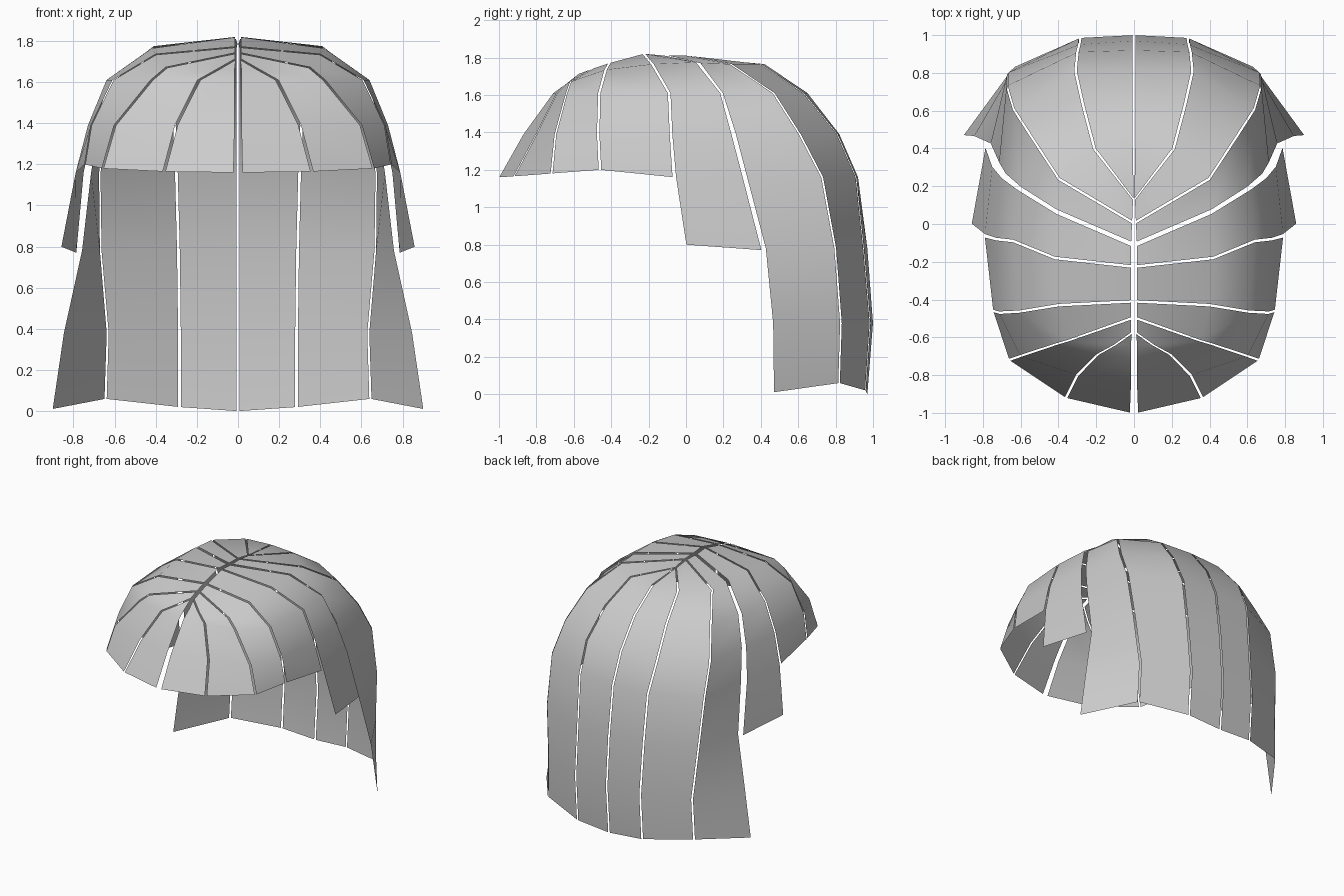
import bpy
from mathutils import Vector

default_cube = bpy.data.objects.get("Cube")
if default_cube:
    bpy.data.objects.remove(default_cube, do_unlink=True)

# One plain grey for the whole hairpiece
grey = bpy.data.materials.new("hair_grey")
grey.use_nodes = True
colour = (0.6, 0.6, 0.6, 1.0)
grey.diffuse_color = colour
grey.node_tree.nodes["Principled BSDF"].inputs["Base Color"].default_value = colour

# Shared heights of the rows below the crown and shoulder
LEVELS = (1.61, 1.39, 1.16, .78, .38)
GAP = .007


def seam(crown, shoulder, tip, *plan):
    """Seam running from the parting to the hem: plan points lifted to row heights."""
    heights = [crown, shoulder, *LEVELS][:len(plan) - 1] + [tip]
    return [Vector((x, y, z)) for (x, y), z in zip(plan, heights)]


# Seams of the left half, from the front centre round to the back centre
front_centre = seam(1.7, 1.66, 1.16,
                    (.01, -.59), (.01, -.64), (.01, -.71), (.01, -.87), (.015, -1))
brow = seam(1.71, 1.66, 1.165,
            (.015, -.58), (.1, -.64), (.19, -.69), (.3, -.8), (.36, -.92))
temple = seam(1.74, 1.67, 1.18,
              (.015, -.5), (.35, -.62), (.42, -.64), (.6, -.7), (.66, -.72))
ear_front = seam(1.77, 1.735, 1.2,
                 (.015, -.41), (.4, -.43), (.61, -.465), (.715, -.47), (.745, -.46))
ear_top = seam(1.82, 1.765, 1.16,
               (.015, -.225), (.42, -.18), (.64, -.09), (.73, -.08), (.79, -.065))
lock_front = ear_top[:-1] + [Vector((.79, -.06, 1.16)), Vector((.86, -.005, .8))]
lock_back = seam(1.81, 1.775, .77,
                 (.015, -.11), (.41, .06), (.62, .19), (.7, .25), (.75, .31), (.785, .41))
nape_front = seam(1.81, 1.77, .01,
                  (.015, -.1), (.41, .07), (.6, .19), (.68, .26),
                  (.715, .32), (.76, .42), (.85, .46), (.905, .465))
nape_back = seam(1.81, 1.765, .06,
                 (.01, .01), (.4, .24), (.55, .47), (.64, .61),
                 (.675, .73), (.67, .8), (.635, .83), (.645, .82))
back_side = seam(1.79, 1.765, .02,
                 (.005, .135), (.21, .4), (.27, .63), (.31, .81),
                 (.3, .91), (.29, .95), (.285, .985), (.285, .96))
back_centre = seam(1.79, 1.765, 0,
                   (0, .14), (0, .42), (0, .65), (0, .82),
                   (0, .92), (0, .97), (0, 1), (0, .97))


def inset(point, other):
    """Move a rail point toward the opposite rail to open a narrow gap."""
    across = other - point
    return point + across.normalized() * min(GAP, across.length / 3)


def add_strip(name, first, second):
    """Ribbon between two seams, mirrored to the other side of the parting."""
    verts = []
    for a, b in zip(first, second):
        verts += [inset(a, b), inset(b, a)]
    faces = [(i, i + 2, i + 3, i + 1) for i in range(0, len(verts) - 2, 2)]
    mesh = bpy.data.meshes.new(name)
    mesh.from_pydata(verts, [], faces)
    mesh.materials.append(grey)
    mesh.shade_smooth()
    strip = bpy.data.objects.new(name, mesh)
    bpy.context.collection.objects.link(strip)
    mirror = strip.modifiers.new("mirror_sides", "MIRROR")
    mirror.use_axis = (True, False, False)
    mirror.use_mirror_merge = False


# Fringe and short side strips
add_strip("fringe_centre", front_centre, brow)
add_strip("fringe_side", brow, temple)
add_strip("temple_strip", temple, ear_front)
add_strip("ear_strip", ear_front, ear_top)

# Longer lock in front of the neck
add_strip("side_lock", lock_front, lock_back)

# Full-length strips round the back
add_strip("nape_strip", nape_front, nape_back)
add_strip("back_side_strip", nape_back, back_side)
add_strip("back_centre_strip", back_side, back_centre)
